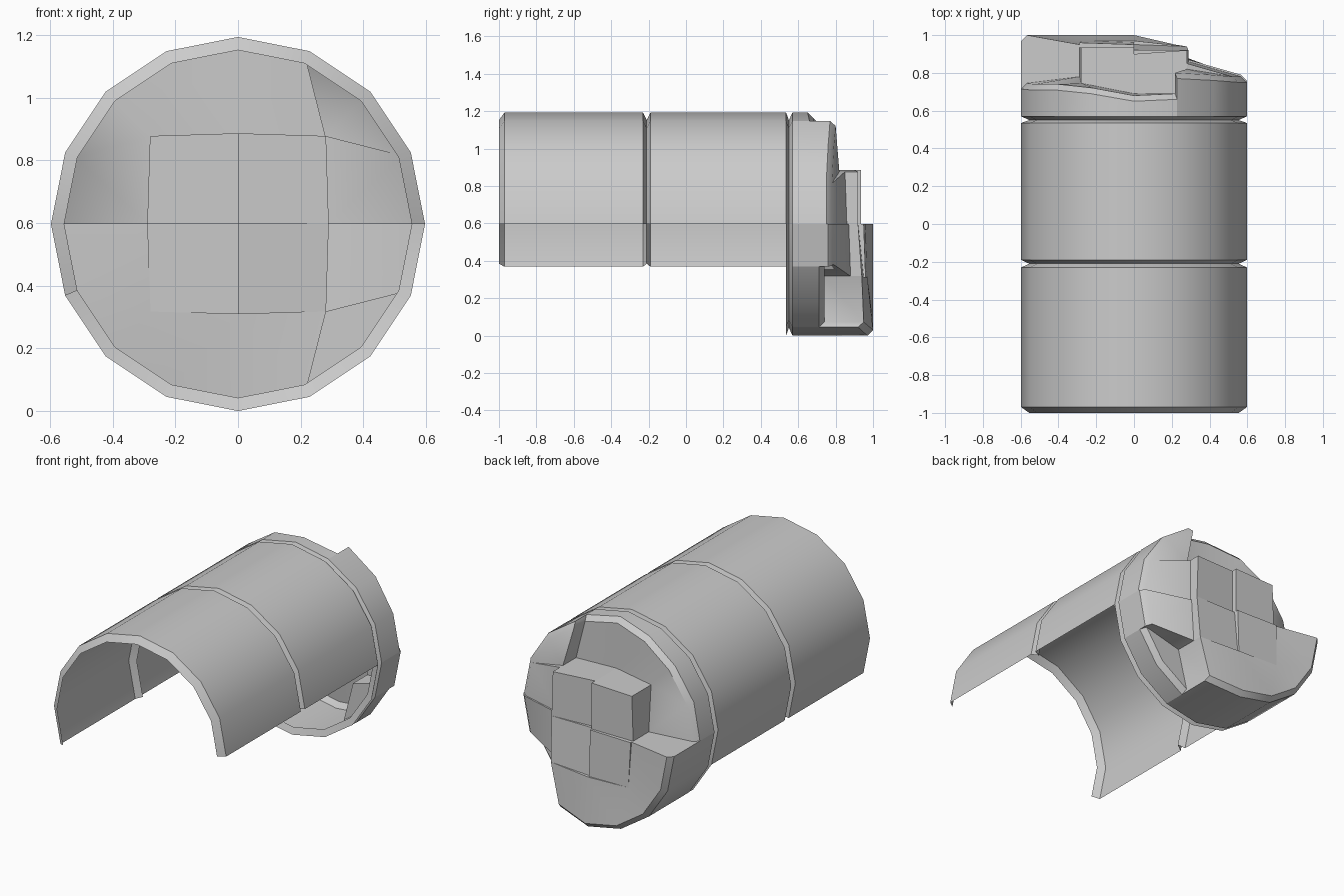
import bpy, bmesh, math

if "Cube" in bpy.data.objects:
    bpy.data.objects.remove(bpy.data.objects["Cube"])

R, RIN, CZ = 0.597, 0.555, 0.597   # outer radius, groove radius, axis height
SIDES = 16


def on_circle(k, r):
    a = 2 * math.pi * k / SIDES
    return r * math.cos(a), r * math.sin(a)


class Builder:
    """Collects faces, welding points that coincide."""

    def __init__(self):
        self.bm = bmesh.new()
        self.verts = {}

    def face(self, pts):
        vs = []
        for x, y, z in pts:
            key = (round(x, 4), round(y, 4), round(z, 4))
            if key not in self.verts:
                self.verts[key] = self.bm.verts.new((x, y, z + CZ))
            if self.verts[key] not in vs:
                vs.append(self.verts[key])
        if len(vs) > 2 and not self.bm.faces.get(vs):
            self.bm.faces.new(vs)

    def strip(self, profile, k0, k1):
        for (ya, ra), (yb, rb) in zip(profile, profile[1:]):
            for k in range(k0, k1):
                quad = [(k, ya, ra), (k + 1, ya, ra), (k + 1, yb, rb), (k, yb, rb)]
                pts = []
                for kk, y, r in quad:
                    x, z = on_circle(kk % SIDES, r)
                    pts.append((x, y, z))
                self.face(pts)

    def finish(self, name):
        bmesh.ops.recalc_face_normals(self.bm, faces=self.bm.faces)
        mesh = bpy.data.meshes.new(name)
        self.bm.to_mesh(mesh)
        self.bm.free()
        ob = bpy.data.objects.new(name, mesh)
        bpy.context.collection.objects.link(ob)
        bpy.ops.object.select_all(action='DESELECT')
        ob.select_set(True)
        bpy.context.view_layer.objects.active = ob
        bpy.ops.object.shade_smooth_by_angle(angle=math.radians(40))
        return ob


# Open barrel shell: nine of sixteen sides, one more on the left than the right
shell = Builder()
shell.strip([(-1, RIN), (-0.97, R), (-0.23, R), (-0.21, RIN), (-0.19, R), (0.535, R)], 0, 9)
shell.finish("barrel_shell")

# End cap: full groove ring, then stepped plates joined by walls
cap = Builder()
cap.strip([(0.535, R), (0.55, RIN), (0.57, R)], 0, SIDES)

# Per quadrant (starting upper right, going counter-clockwise from the front):
# depth of each plate's four corners: centre plate, first side, corner, second side
DEPTH = [
    [(.90, .92, .92, .90), (.86, .78, .78, .85), (.82, .78, .79, .80), (.69, .69, .69, .68)],
    [(.935, .935, .935, .935), (.69, .68, .72, .745), (.745, .72, .74, .74), (.78, .745, .74, .745)],
    [(.95, .96, .97, .96), (.95, 1.0, 1.0, .97), (.97, 1.0, 1.0, 1.0), (.97, .97, 1.0, 1.0)],
    [(.92, .95, .94, .92), (.97, 1.0, .95, .94), (.74, .74, .74, .74), (.87, .88, .79, .79)],
]


def location(key):
    kind, i = key
    if kind == 'centre':
        return 0.0, 0.0
    if kind == 'square':
        return on_circle(2 * i, 0.288 if i % 2 == 0 else 0.395)
    return on_circle(i, 0.567 if kind == 'rim' else R)


def sq(i):
    return ('square', i % 8)


def rim(i):
    return ('rim', i % SIDES)


plates = []
for q in range(4):
    s, k = 2 * q, 4 * q
    keys = [
        [('centre', 0), sq(s), sq(s + 1), sq(s + 2)],
        [sq(s), rim(k), rim(k + 1), sq(s + 1)],
        [sq(s + 1), rim(k + 1), rim(k + 2), rim(k + 3)],
        [sq(s + 2), sq(s + 1), rim(k + 3), rim(k + 4)],
    ]
    for names, ys in zip(keys, DEPTH[q]):
        plates.append(list(zip(names, ys)))

# Chamfer and outer side below every rim edge
for plate in list(plates):
    for j in range(4):
        (ka, ya), (kb, yb) = plate[j], plate[(j + 1) % 4]
        if ka[0] == kb[0] == 'rim' and (kb[1] - ka[1]) % SIDES == 1:
            oa, ob = ('outer', ka[1]), ('outer', kb[1])
            plates.append([(ka, ya), (oa, ya - .03), (ob, yb - .03), (kb, yb)])
            (xa, za), (xb, zb) = location(oa), location(ob)
            cap.face([(xa, ya - .03, za), (xa, .57, za), (xb, .57, zb), (xb, yb - .03, zb)])

# Plates, and walls where neighbouring plates sit at different depths
edges = {}
for plate in plates:
    cap.face([(location(k)[0], y, location(k)[1]) for k, y in plate])
    for j in range(4):
        pair = sorted([plate[j], plate[(j + 1) % 4]])
        edges.setdefault((pair[0][0], pair[1][0]), []).append((pair[0][1], pair[1][1]))
for (ka, kb), ys in edges.items():
    if len(ys) == 2 and ys[0] != ys[1]:
        (xa, za), (xb, zb) = location(ka), location(kb)
        (a0, b0), (a1, b1) = ys
        cap.face([(xa, a0, za), (xb, b0, zb), (xb, b1, zb), (xa, a1, za)])
cap.finish("end_cap")
